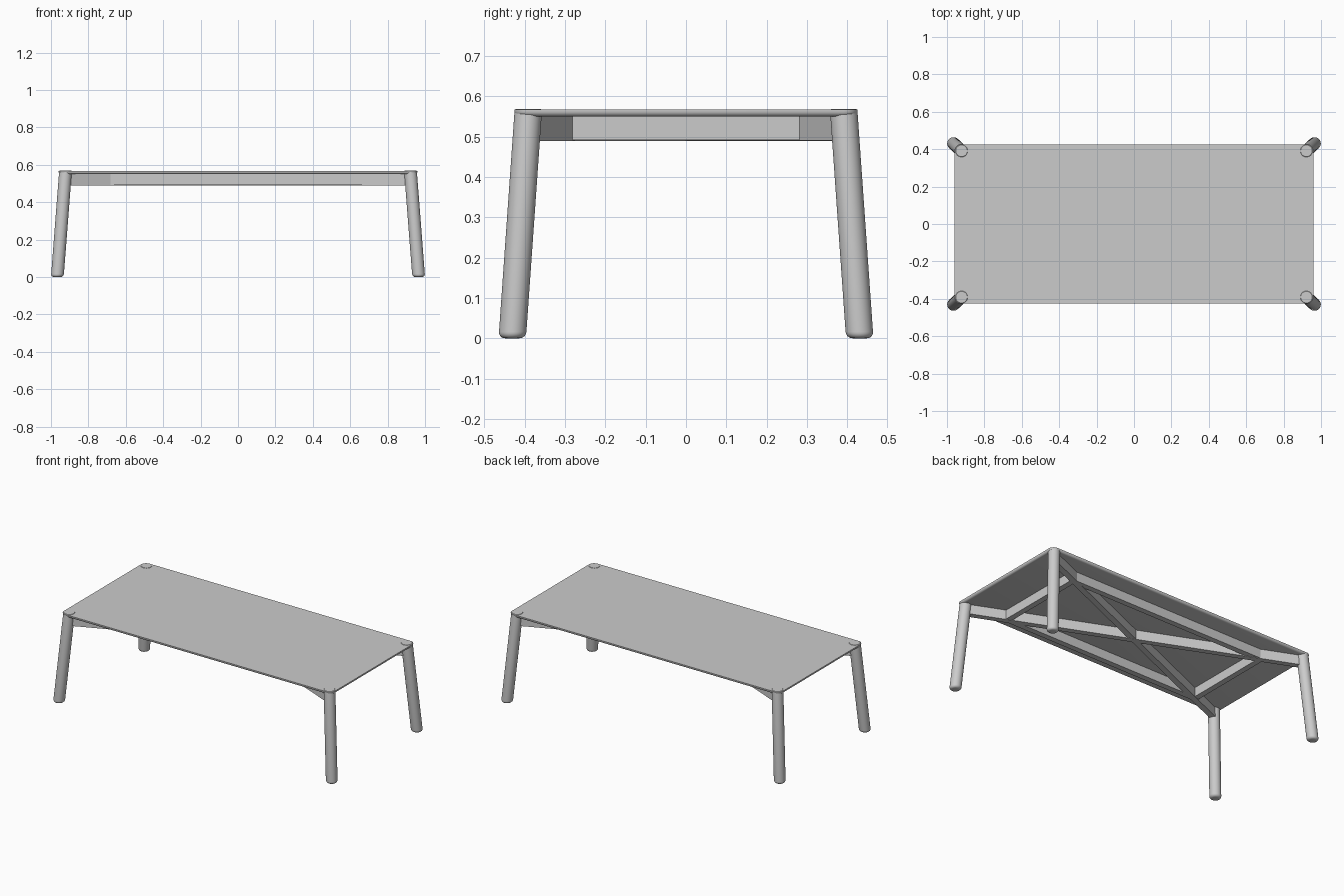
import bpy
import bmesh
import math
from mathutils import Vector

cube = bpy.data.objects.get("Cube")
if cube:
    bpy.data.objects.remove(cube, do_unlink=True)

# Single light grey finish
grey = bpy.data.materials.new("light_grey")
grey.use_nodes = True
colour = (0.6, 0.6, 0.6, 1)
grey.diffuse_color = colour
grey.node_tree.nodes["Principled BSDF"].inputs["Base Color"].default_value = colour

LEG_R = 0.034
LEG_TOP = Vector((0.922, 0.391, 0.569))
LEG_FOOT = Vector((0.966, 0.431, 0))
TOP_Z = 0.567


def loft(name, rings):
    """Skin a list of equal-length point rings and cap both ends."""
    bm = bmesh.new()
    loops = [[bm.verts.new(p) for p in ring] for ring in rings]
    n = len(loops[0])
    for low, high in zip(loops, loops[1:]):
        for i in range(n):
            j = (i + 1) % n
            bm.faces.new((low[i], low[j], high[j], high[i]))
    bm.faces.new(loops[0][::-1])
    bm.faces.new(loops[-1])
    bmesh.ops.recalc_face_normals(bm, faces=bm.faces[:])
    mesh = bpy.data.meshes.new(name)
    bm.to_mesh(mesh)
    bm.free()
    mesh.materials.append(grey)
    obj = bpy.data.objects.new(name, mesh)
    bpy.context.collection.objects.link(obj)
    bpy.ops.object.select_all(action='DESELECT')
    obj.select_set(True)
    bpy.context.view_layer.objects.active = obj
    bpy.ops.object.shade_smooth_by_angle(angle=math.radians(35))
    return obj


def circle(centre, r, n=40):
    return [centre + Vector((r * math.cos(a), r * math.sin(a), 0))
            for a in (2 * math.pi * i / n for i in range(n))]


def leg(name, sx, sy):
    """Splayed round leg with level ends, rounded foot and eased top rim."""
    round_r, ease = 0.016, 0.003
    profile = []
    for i in range(6):
        a = math.pi / 2 * i / 5
        profile.append((round_r * (1 - math.cos(a)), LEG_R - round_r * (1 - math.sin(a))))
    profile += [(LEG_TOP.z - ease, LEG_R), (LEG_TOP.z, LEG_R - ease)]
    rings = []
    for z, r in profile:
        c = LEG_FOOT.lerp(LEG_TOP, z / LEG_TOP.z)
        rings.append(circle(Vector((c.x * sx, c.y * sy, z)), r))
    loft(name, rings)


def rounded_rect(hx, hy, r, z, steps=8):
    pts = []
    corners = ((1, 1), (-1, 1), (-1, -1), (1, -1))
    for k, (sx, sy) in enumerate(corners):
        for i in range(steps + 1):
            a = math.pi / 2 * (k + i / steps)
            pts.append(Vector((sx * (hx - r) + r * math.cos(a),
                               sy * (hy - r) + r * math.sin(a), z)))
    return pts


def bar(name, start, end, bottom, width=0.036):
    """Rectangular rail between two plan points."""
    a, b = Vector((*start, 0)), Vector((*end, 0))
    d = (b - a).normalized()
    side = Vector((-d.y, d.x, 0)) * width / 2
    rings = []
    for p in (a, b):
        rings.append([p + side * s + Vector((0, 0, z))
                      for s, z in ((-1, bottom), (1, bottom), (1, 0.551), (-1, 0.551))])
    loft(name, rings)


# Tabletop with a rounded underside edge and corners wrapped round the legs
slab = []
for i in range(6):
    a = math.pi / 2 * i / 5
    inset = 0.014 * (1 - math.sin(a))
    slab.append(rounded_rect(0.96 - inset, 0.426 - inset, 0.035 - inset,
                             TOP_Z - 0.003 - 0.014 * math.cos(a)))
slab.append(rounded_rect(0.96, 0.426, 0.035, TOP_Z))
loft("tabletop", slab)

# Four legs
for sx, side in ((1, "left"), (-1, "right")):
    for sy, end in ((-1, "front"), (1, "back")):
        leg(f"{end}_{side}_leg", sx, sy)

# Crossed diagonal braces running from leg to leg
for s, name in ((1, "diagonal_brace_a"), (-1, "diagonal_brace_b")):
    bar(name, (-0.915, -0.387 * s), (0.915, 0.387 * s), 0.49 + 0.0005 * s)

# Inner rectangular frame joining the diagonals
RX, RY = 0.695, 0.29
for s, long_name, end_name in ((-1, "front_rail", "right_end_rail"),
                               (1, "back_rail", "left_end_rail")):
    bar(long_name, (-RX, RY * s), (RX, RY * s), 0.4915)
    bar(end_name, (RX * s, -RY), (RX * s, RY), 0.492)
